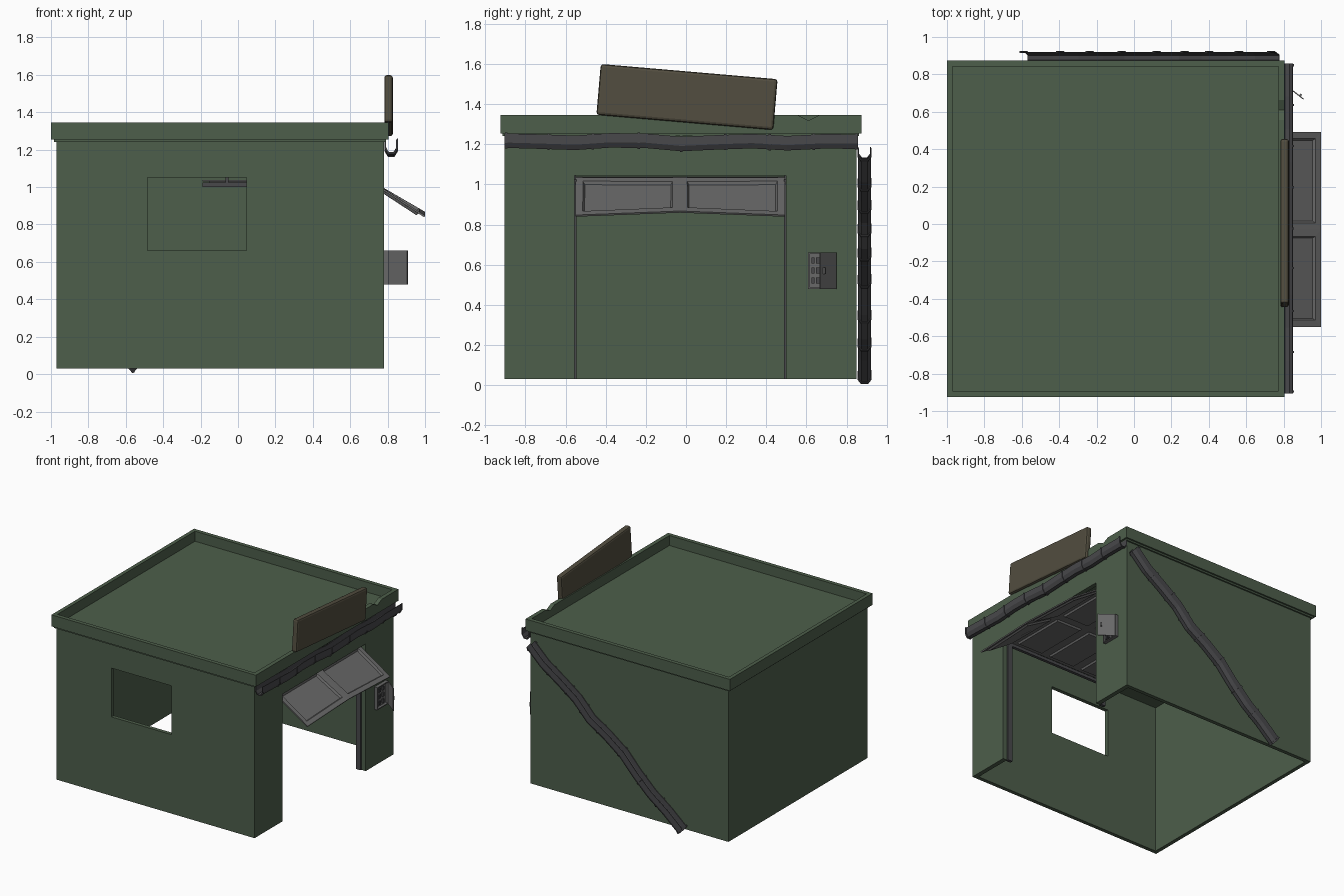
import bpy, bmesh, math
from mathutils import Vector, Matrix

if "Cube" in bpy.data.objects:
    bpy.data.objects.remove(bpy.data.objects["Cube"])


def material(name, rgb):
    m = bpy.data.materials.new(name)
    m.diffuse_color = (*rgb, 1)
    m.use_nodes = True
    m.node_tree.nodes["Principled BSDF"].inputs["Base Color"].default_value = m.diffuse_color
    return m


GREEN = material("green_paint", (0.075, 0.113, 0.07))
DARK = material("dark_metal", (0.065, 0.065, 0.07))
STEEL = material("door_metal", (0.14, 0.14, 0.14))
BROWN = material("sign_brown", (0.085, 0.075, 0.05))


def finish(name, bm, mat):
    bmesh.ops.recalc_face_normals(bm, faces=bm.faces)
    me = bpy.data.meshes.new(name)
    bm.to_mesh(me)
    bm.free()
    ob = bpy.data.objects.new(name, me)
    bpy.context.collection.objects.link(ob)
    if mat:
        me.materials.append(mat)
    return ob


def add_box(bm, lo, hi, rot=None):
    lo, hi = Vector(lo), Vector(hi)
    mat = Matrix.Translation((lo + hi) / 2) @ (rot or Matrix()) @ Matrix.Diagonal((*(hi - lo), 1))
    bmesh.ops.create_cube(bm, size=1, matrix=mat)


def boxes(name, specs, mat):
    bm = bmesh.new()
    for s in specs:
        add_box(bm, *s)
    return finish(name, bm, mat)


def apply_modifiers(ob):
    bpy.context.view_layer.update()
    me = bpy.data.meshes.new_from_object(ob.evaluated_get(bpy.context.evaluated_depsgraph_get()))
    ob.modifiers.clear()
    ob.data = me


def cut(ob, *cutters):
    for c in cutters:
        c.hide_render = True
        m = ob.modifiers.new("cut", 'BOOLEAN')
        m.operation, m.solver, m.object = 'DIFFERENCE', 'EXACT', c
    apply_modifiers(ob)
    for c in cutters:
        bpy.data.objects.remove(c)


# Walls: hollow shell, open underneath, with window and garage opening
walls = boxes("walls", [((-.97, -.905, .03), (.78, .85, 1.25))], GREEN)
cut(walls,
    boxes("room_cutter", [((-.94, -.875, -.1), (.745, .82, 1.235))], None),
    boxes("door_cutter", [((.6, -.555, -.1), (.9, .497, 1.045))], None),
    boxes("window_cutter", [((-.485, -1, .66), (.045, -.8, 1.05))], None))

# Roof with raised rim and a chipped edge
roof = boxes("roof_parapet", [((-1, -.925, 1.253), (.805, .875, 1.345))], GREEN)
chip = bmesh.new()
add_box(chip, (-.05, -.05, -.05), (.05, .05, .05), Matrix.Rotation(math.pi / 4, 4, 'X'))
bmesh.ops.scale(chip, vec=(1, 1.4, .7), verts=chip.verts)
bmesh.ops.translate(chip, vec=(.79, .61, 1.368), verts=chip.verts)
cut(roof, boxes("roof_cutter", [((-.97, -.893, 1.265), (.772, .843, 1.5))], None),
    finish("chip_cutter", chip, None))
boxes("roof_lip", [((-.985, -.915, 1.24), (.79, .862, 1.255))], GREEN)

# Sign board leaning on the rim
bm = bmesh.new()
add_box(bm, (.782, -.437, 1.308), (.828, .447, 1.562), Matrix.Rotation(math.radians(-4.9), 4, 'X'))
bmesh.ops.bevel(bm, geom=bm.edges[:], offset=.014, segments=2, profile=.5, affect='EDGES')
finish("sign_board", bm, BROWN)


# Gutters: open U profile swept along a dented line, with clip bands
PROFILE = [(-.029, .033), (-.029, -.008), (-.014, -.033), (.014, -.033), (.029, -.008), (.029, .037)]


def sweep(bm, centres, across, up, scale):
    rows = [[bm.verts.new(c + across * u * scale + up * v * scale) for u, v in PROFILE]
            for c in centres]
    for a, b in zip(rows, rows[1:]):
        for i in range(len(PROFILE) - 1):
            bm.faces.new((a[i], a[i + 1], b[i + 1], b[i]))


def gutter(name, start, end, across, up, dents, bands):
    start, end, across, up = Vector(start), Vector(end), Vector(across), Vector(up).normalized()
    n = len(dents) - 1

    def at(t):
        i = min(int(t * n), n - 1)
        d = dents[i] + (dents[i + 1] - dents[i]) * (t * n - i)
        return start.lerp(end, t) + up * d

    bm = bmesh.new()
    sweep(bm, [at(i / n) for i in range(n + 1)], across, up, 1)
    half = (end - start).normalized() * .006
    for t in bands:
        sweep(bm, [at(t) - half, at(t) + half], across, up, 1.13)
    ob = finish(name, bm, DARK)
    s = ob.modifiers.new("thickness", 'SOLIDIFY')
    s.thickness, s.offset = .005, 0
    apply_modifiers(ob)


gutter("roof_gutter", (.819, -.905, 1.212), (.819, .857, 1.212), (1, 0, 0), (0, 0, 1),
       [.005, 0, -.006, .006, .004, -.012, -.004, .002, -.008, .001, 0],
       [.005, .125, .25, .38, .5, .625, .75, .875, .995])
gutter("fallen_gutter", (.755, .889, 1.158), (-.588, .889, .033), (0, 1, 0), (-1.125, 0, 1.343),
       [0, -.012, .006, .018, -.004, .02, .03, .006, -.006, .004, 0],
       [.01, .14, .25, .35, .46, .59, .73, .85, .995])

# Sectional garage door: bent bottom section outside, the rest overhead
LINE = [(.998, .843), (.71, 1.03), (.41, 1.034), (.11, 1.034), (-.19, 1.034)]
bm = bmesh.new()
rows = [[bm.verts.new((x, y, z + (.02 if i == 0 and y == -.03 else 0))) for y in (-.55, -.03, .492)]
        for i, (x, z) in enumerate(LINE)]
for a, b in zip(rows, rows[1:]):
    for i in range(2):
        bm.faces.new((a[i], a[i + 1], b[i + 1], b[i]))
bmesh.ops.recalc_face_normals(bm, faces=bm.faces)
if bm.faces[0].normal.z < 0 if bm.faces.ensure_lookup_table() is None else False:
    bmesh.ops.reverse_faces(bm, faces=bm.faces[:])
bmesh.ops.inset_individual(bm, faces=bm.faces[:], thickness=.05)
panels = [f for f in bm.faces if all(len(e.link_faces) == 2 for e in f.edges)
          and .03 < f.calc_area()]
bmesh.ops.inset_individual(bm, faces=panels, thickness=.012, depth=-.014)
door = finish("garage_door", bm, STEEL)
s = door.modifiers.new("thickness", 'SOLIDIFY')
s.thickness, s.offset = .01, 0
apply_modifiers(door)

# Door tracks and ceiling hangers on both sides
for side, y in (("left", -.557), ("right", .499)):
    boxes(side + "_door_track", [
        ((.70, y - .012, .03), (.742, y + .012, 1.02)),
        ((-.19, y - .012, 1.0), (.742, y + .012, 1.024)),
        ((-.066, y - .008, 1.02), (-.05, y + .008, 1.235))], DARK)

# Control box with its cover swung open, switches inside
boxes("control_box", [
    ((.775, .607, .48), (.786, .75, .66)),
    ((.78, .607, .48), (.806, .615, .66)),
    ((.78, .742, .48), (.806, .75, .66)),
    ((.78, .607, .48), (.806, .75, .488)),
    ((.78, .607, .652), (.806, .75, .66))], STEEL)
boxes("control_switches", [((.784, y, z), (.798, y + .016, z + .03))
                           for y in (.624, .648, .69) for z in (.505, .555, .605)], DARK)
hinge, tip = Vector((.806, .746, 0)), Vector((.906, .668, 0))
mid, d = (hinge + tip) / 2, tip - hinge
turn = Matrix.Rotation(math.atan2(d.y, d.x), 4, 'Z')
h = Vector((d.length / 2, .003, .09))
c = Vector((mid.x, mid.y, .57))
k = Vector((tip.x - .016, tip.y + .02, .57))
boxes("control_cover", [(c - h, c + h, turn),
                        (k - Vector((.005, .008, .016)), k + Vector((.005, .008, .016)), turn)], STEEL)
